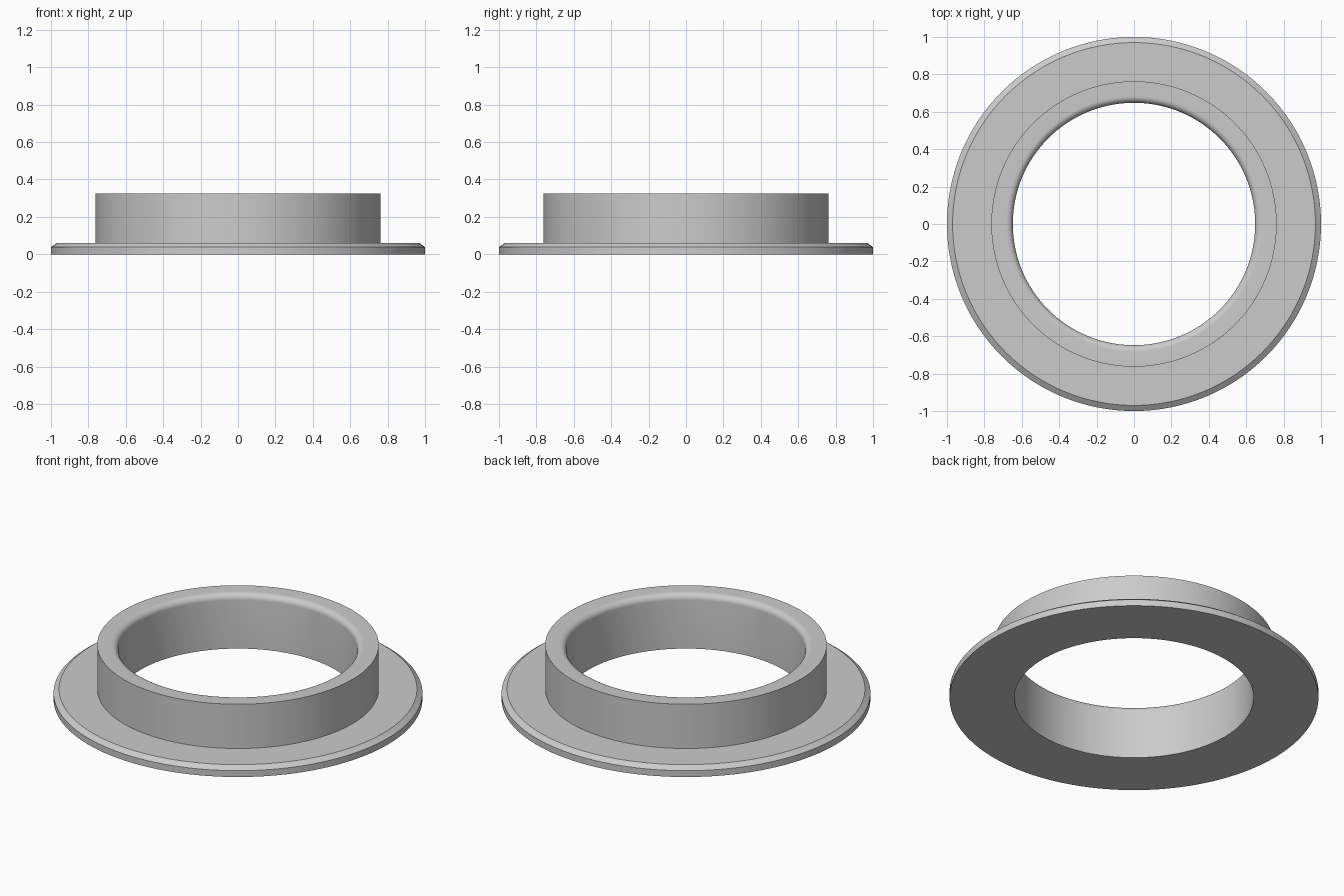
import bpy
import bmesh
from math import cos, sin, pi, radians

SEGMENTS = 128
HOLE, COLLAR, RIM = 0.648, 0.763, 1.0
FLANGE_TOP, TOP = 0.06, 0.325
CHAMFER_X, CHAMFER_Z = 0.03, 0.022
FILLET, FILLET_STEPS = 0.035, 8

cube = bpy.data.objects.get("Cube")
if cube:
    bpy.data.objects.remove(cube, do_unlink=True)

# Single grey material
grey = bpy.data.materials.new("plain grey")
grey.use_nodes = True
colour = (0.6, 0.6, 0.6, 1)
grey.diffuse_color = colour
grey.node_tree.nodes["Principled BSDF"].inputs["Base Color"].default_value = colour

# Closed section: flange with chamfered rim, upright collar
profile = [
    (HOLE, 0), (RIM, 0), (RIM, FLANGE_TOP - CHAMFER_Z),
    (RIM - CHAMFER_X, FLANGE_TOP), (COLLAR, FLANGE_TOP), (COLLAR, TOP),
]
# Rounded inner lip of the collar
for i in range(FILLET_STEPS + 1):
    a = pi / 2 * (1 + i / FILLET_STEPS)
    profile.append((HOLE + FILLET + FILLET * cos(a), TOP - FILLET + FILLET * sin(a)))

# Revolve the section around z
bm = bmesh.new()
rings = []
for s in range(SEGMENTS):
    t = 2 * pi * s / SEGMENTS
    rings.append([bm.verts.new((r * cos(t), r * sin(t), z)) for r, z in profile])
count = len(profile)
for s, ring in enumerate(rings):
    following = rings[(s + 1) % SEGMENTS]
    for k in range(count):
        n = (k + 1) % count
        bm.faces.new((ring[k], following[k], following[n], ring[n]))
bmesh.ops.recalc_face_normals(bm, faces=bm.faces)

mesh = bpy.data.meshes.new("flanged_ring")
bm.to_mesh(mesh)
bm.free()
mesh.materials.append(grey)
ring_object = bpy.data.objects.new("flanged_ring", mesh)
bpy.context.collection.objects.link(ring_object)

# Smooth the round walls, keep the rims sharp
bpy.ops.object.select_all(action="DESELECT")
ring_object.select_set(True)
bpy.context.view_layer.objects.active = ring_object
bpy.ops.object.shade_smooth_by_angle(angle=radians(30))
